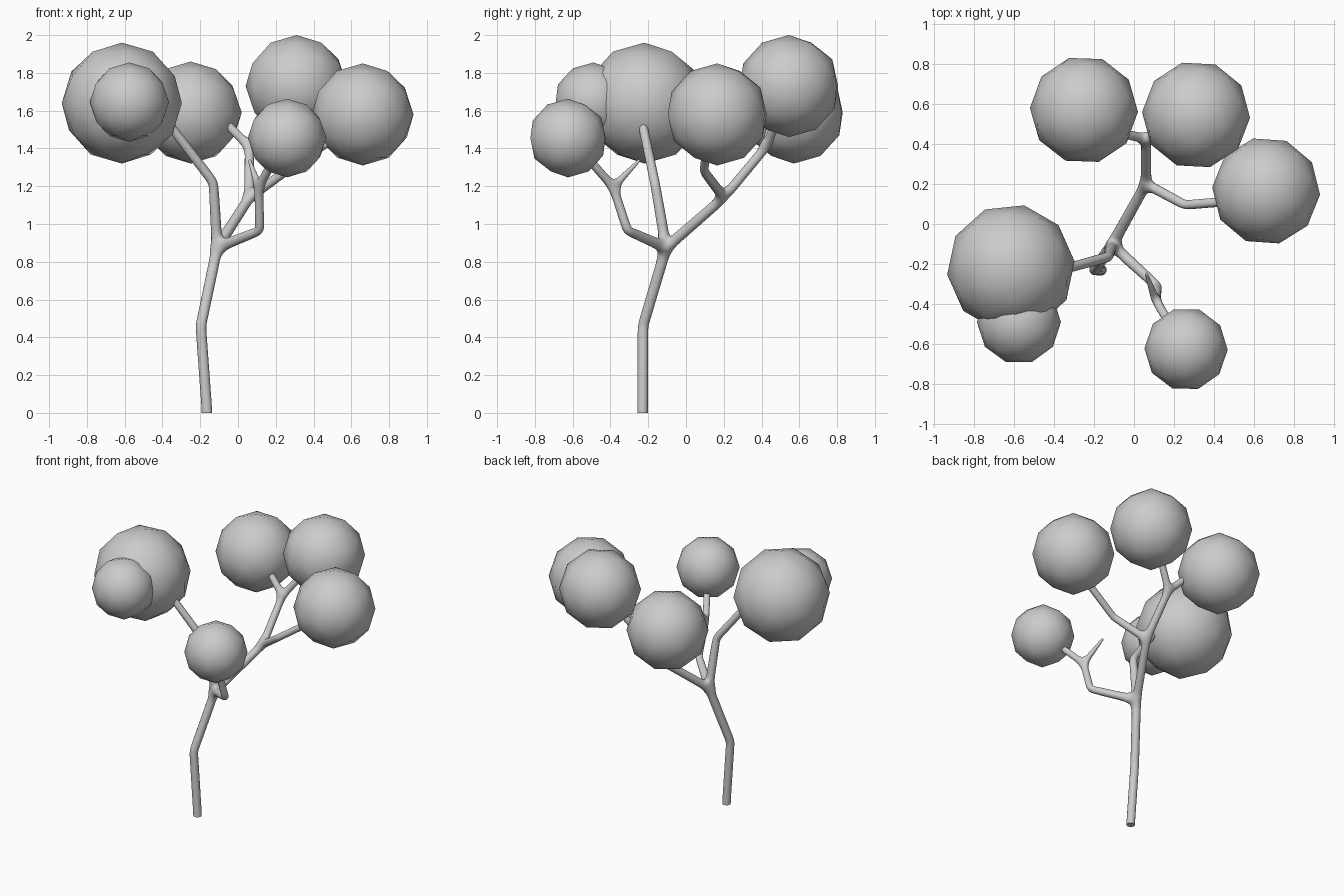
import bpy, bmesh
from math import radians
from mathutils import Vector

if "Cube" in bpy.data.objects:
    bpy.data.objects.remove(bpy.data.objects["Cube"])

# Branch skeleton: name -> (position, radius)
nodes = {
    "root": ((-0.163, -0.23, -0.06), 0.030),
    "base": ((-0.165, -0.23, 0.02), 0.030),
    "bend": ((-0.197, -0.228, 0.46), 0.030),
    "fork": ((-0.11, -0.105, 0.875), 0.031),
    "left_bend": ((-0.13, -0.165, 1.22), 0.027),
    "left_tip": ((-0.42, -0.245, 1.60), 0.025),
    "front_bend": ((0.115, -0.31, 0.965), 0.026),
    "front_fork": ((0.11, -0.385, 1.195), 0.024),
    "front_tip": ((0.20, -0.53, 1.36), 0.023),
    "twig_tip": ((0.06, -0.245, 1.34), 0.008),
    "back_fork": ((0.06, 0.20, 1.14), 0.028),
    "right_bend": ((0.255, 0.095, 1.28), 0.025),
    "right_tip": ((0.50, 0.115, 1.45), 0.025),
    "top_fork": ((0.06, 0.425, 1.41), 0.026),
    "back_left_tip": ((-0.09, 0.46, 1.56), 0.024),
    "back_right_tip": ((0.20, 0.50, 1.60), 0.024),
}
links = [
    ("root", "base"), ("base", "bend"), ("bend", "fork"),
    ("fork", "left_bend"), ("left_bend", "left_tip"),
    ("fork", "front_bend"), ("front_bend", "front_fork"),
    ("front_fork", "front_tip"), ("front_fork", "twig_tip"),
    ("fork", "back_fork"), ("back_fork", "right_bend"), ("right_bend", "right_tip"),
    ("back_fork", "top_fork"), ("top_fork", "back_left_tip"), ("top_fork", "back_right_tip"),
]

verts, radii, edges, index = [], [], [], {}


def add(pos, r):
    verts.append(Vector(pos))
    radii.append(r)
    return len(verts) - 1


for name, (pos, r) in nodes.items():
    index[name] = add(pos, r)
for a, b in links:
    ia, ib = index[a], index[b]
    length = (verts[ia] - verts[ib]).length
    # extra points keep long limbs straight between bends
    steps = () if length < 0.1 else (0.5,) if length < 0.25 else (0.3, 0.7)
    last = ia
    for t in steps:
        new = add(verts[ia].lerp(verts[ib], t), radii[ia] * (1 - t) + radii[ib] * t)
        edges.append((last, new))
        last = new
    edges.append((last, ib))

# Trunk and branches: skinned skeleton
mesh = bpy.data.meshes.new("trunk_and_branches")
mesh.from_pydata(verts, edges, [])
tree = bpy.data.objects.new("trunk_and_branches", mesh)
bpy.context.collection.objects.link(tree)
bpy.context.view_layer.objects.active = tree
tree.select_set(True)
skin = tree.modifiers.new("Skin", 'SKIN')
skin.use_smooth_shade = True
for sv, r in zip(mesh.skin_vertices[0].data, radii):
    sv.radius = (r, r)
    sv.use_root = False
mesh.skin_vertices[0].data[index["root"]].use_root = True
sub = tree.modifiers.new("Subdivision", 'SUBSURF')
sub.levels = sub.render_levels = 2
bpy.ops.object.modifier_apply(modifier="Skin")
bpy.ops.object.modifier_apply(modifier="Subdivision")

# Flat cut at the ground
bm = bmesh.new()
bm.from_mesh(mesh)
cut = bmesh.ops.bisect_plane(bm, geom=bm.verts[:] + bm.edges[:] + bm.faces[:],
                             plane_co=(0, 0, 0), plane_no=(0, 0, 1), clear_inner=True)
bmesh.ops.contextual_create(
    bm, geom=[e for e in cut["geom_cut"] if isinstance(e, bmesh.types.BMEdge)])
bmesh.ops.recalc_face_normals(bm, faces=bm.faces[:])
bm.to_mesh(mesh)
bm.free()
bpy.ops.object.shade_smooth_by_angle(angle=radians(60))

# Foliage: name, centre, radius, turn about z
foliage = [
    ("foliage_left", (-0.615, -0.22, 1.64), 0.32, -12),
    ("foliage_left_small", (-0.575, -0.49, 1.645), 0.21, -18),
    ("foliage_back_left", (-0.25, 0.57, 1.59), 0.27, -20),
    ("foliage_back_right", (0.31, 0.545, 1.73), 0.27, -21),
    ("foliage_right", (0.66, 0.165, 1.58), 0.27, -22),
    ("foliage_front", (0.26, -0.625, 1.455), 0.208, -19),
]
for name, centre, r, turn in foliage:
    bpy.ops.mesh.primitive_ico_sphere_add(subdivisions=2, radius=r, location=centre,
                                          rotation=(0, 0, radians(turn)))
    ball = bpy.context.object
    ball.name = name
    bpy.ops.object.shade_smooth()
